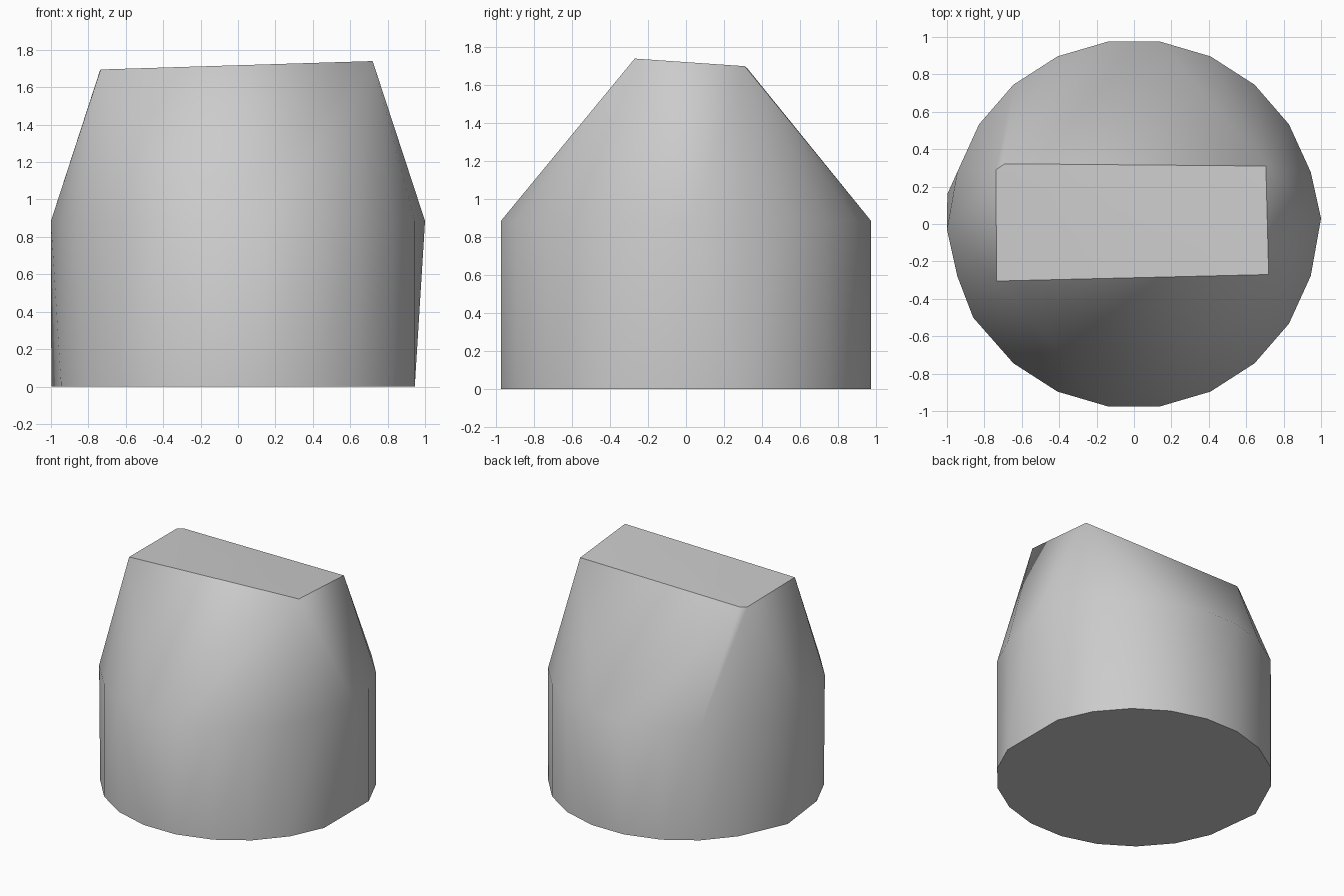
import bpy
import bmesh
from math import cos, sin, tau, radians

cube = bpy.data.objects.get("Cube")
if cube:
    bpy.data.objects.remove(cube, do_unlink=True)

SIDES = 22
RADIUS = 0.985
RIM_HEIGHT = 0.885


def ring(z, changes):
    """Regular ring of points; an entry in changes moves or drops one."""
    points = []
    for i in range(SIDES):
        angle = tau * i / SIDES
        spot = changes.get(i, (RADIUS * cos(angle), RADIUS * sin(angle)))
        if spot:
            points.append((*spot, z))
    return points


# Round foot and rim, slightly irregular at the two ends
half = SIDES // 2
foot = ring(0, {0: None, half: (-0.998, 0.16)})
rim = ring(RIM_HEIGHT, {0: (1.0, 0.03), half: (-1.0, -0.03),
                        half + 2: (-0.86, -0.50)})

# Sloping roof plate with one clipped corner
roof = [(0.72, -0.27, 1.74), (0.705, 0.31, 1.70), (-0.69, 0.322, 1.69),
        (-0.738, 0.29, 1.69), (-0.735, -0.305, 1.695)]

# Solid wrapped around the three outlines
bm = bmesh.new()
for point in foot + rim + roof:
    bm.verts.new(point)
hull = bmesh.ops.convex_hull(bm, input=bm.verts[:])
spare = {g for g in hull["geom_interior"] + hull["geom_unused"]
         if isinstance(g, bmesh.types.BMVert)}
bmesh.ops.delete(bm, geom=list(spare), context='VERTS')
bmesh.ops.dissolve_limit(bm, angle_limit=radians(0.5),
                         verts=bm.verts[:], edges=bm.edges[:])
bmesh.ops.recalc_face_normals(bm, faces=bm.faces[:])

mesh = bpy.data.meshes.new("tapered_block")
bm.to_mesh(mesh)
bm.free()
block = bpy.data.objects.new("tapered_block", mesh)
bpy.context.collection.objects.link(block)

# Plain grey surface
grey = bpy.data.materials.new("light grey")
grey.use_nodes = True
colour = (0.6, 0.6, 0.6, 1)
grey.diffuse_color = colour
grey.node_tree.nodes["Principled BSDF"].inputs["Base Color"].default_value = colour
mesh.materials.append(grey)

# Soft round wall, crisp roof and foot edges
bpy.ops.object.select_all(action='DESELECT')
block.select_set(True)
bpy.context.view_layer.objects.active = block
bpy.ops.object.shade_smooth_by_angle(angle=radians(32))
